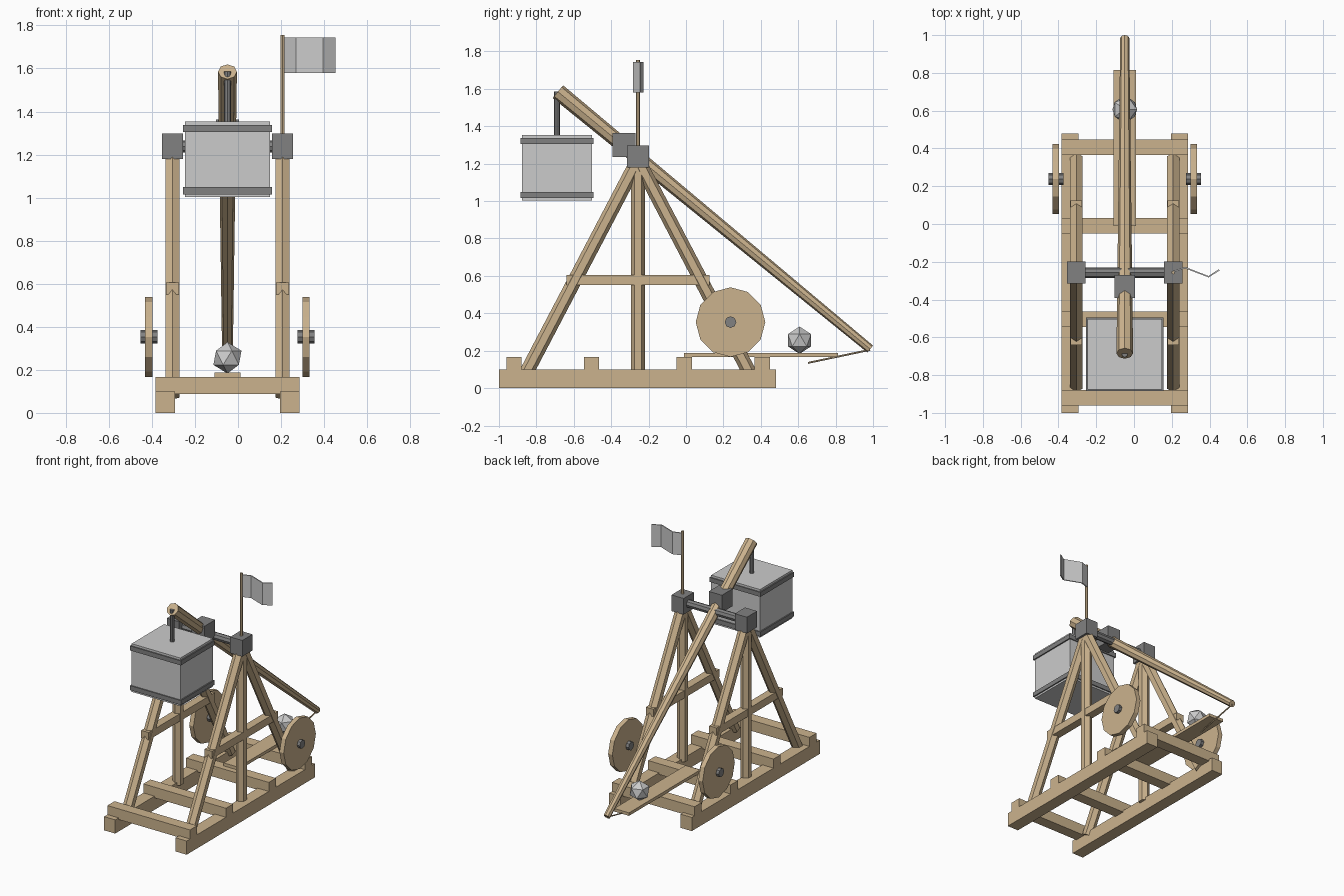
import bpy, bmesh
from math import atan2, pi
from mathutils import Matrix, Vector

if "Cube" in bpy.data.objects:
    bpy.data.objects.remove(bpy.data.objects["Cube"])

CX = -0.049          # centre plane of the machine
PY, PZ = -0.257, 1.238   # axle position


def material(name, rgb):
    m = bpy.data.materials.new(name)
    m.diffuse_color = (*rgb, 1)
    m.use_nodes = True
    m.node_tree.nodes["Principled BSDF"].inputs["Base Color"].default_value = m.diffuse_color
    return m


WOOD = material("wood", (0.60, 0.45, 0.27))
IRON = material("iron", (0.22, 0.22, 0.22))


def finish(name, bm, mat):
    me = bpy.data.meshes.new(name)
    bmesh.ops.recalc_face_normals(bm, faces=bm.faces)
    bm.to_mesh(me)
    bm.free()
    ob = bpy.data.objects.new(name, me)
    bpy.context.collection.objects.link(ob)
    if mat:
        me.materials.append(mat)
    return ob


def box(name, centre, size, mat=None):
    bm = bmesh.new()
    bmesh.ops.create_cube(bm, size=1, matrix=Matrix.Translation(centre) @ Matrix.Diagonal((*size, 1)))
    return finish(name, bm, mat)


def rod(name, a, b, r1, r2, sides, mat=None):
    """Tapered prism from a to b, lying along x or in the y-z plane."""
    a, b = Vector(a), Vector(b)
    d = b - a
    if abs(d.x) > 1e-6:
        rot = Matrix.Rotation(pi / 2, 4, 'Y')
    else:
        rot = Matrix.Rotation(atan2(-d.y, d.z), 4, 'X')
    bm = bmesh.new()
    bmesh.ops.create_cone(bm, cap_ends=True, segments=sides, radius1=r1, radius2=r2,
                          depth=d.length, matrix=Matrix.Translation((a + b) / 2) @ rot)
    return finish(name, bm, mat)


# base cross beams
for i, y in enumerate((-0.92, -0.505, -0.01, 0.407)):
    box(f"cross_beam_{i + 1}", (CX, y, 0.127), (0.668, 0.082, 0.078), WOOD)

# everything that repeats on both sides
for side, s in (("left", -1), ("right", 1)):
    box(f"{side}_base_rail", (CX + s * 0.289, -0.26, 0.05), (0.09, 1.48, 0.10), WOOD)

    # A-frame: post, two raking legs, tie and bearing block
    x = CX + s * 0.256
    rod(f"{side}_post", (x, PY, 0.08), (x, PY, 1.22), 0.037, 0.037, 6, WOOD)
    for end, e in (("front", -1), ("back", 1)):
        rod(f"{side}_{end}_leg", (x, PY + e * 0.598, 0.08), (x, PY, 1.22), 0.038, 0.038, 6, WOOD)
    box(f"{side}_tie_beam", (x, PY, 0.578), (0.06, 0.765, 0.055), WOOD)
    box(f"{side}_bearing_block", (x, PY, PZ), (0.098, 0.118, 0.118), IRON)

    # winding wheel and its hub
    w = CX + s * 0.348
    rod(f"{side}_wheel", (w, 0.238, 0.353), (w + s * 0.034, 0.238, 0.353), 0.186, 0.186, 12, WOOD)
    h = CX + s * 0.325
    rod(f"{side}_wheel_hub", (h, 0.238, 0.353), (h + s * 0.079, 0.238, 0.353), 0.031, 0.031, 8, IRON)

# axle, throwing arm and its collar
rod("axle", (CX - 0.25, PY, PZ), (CX + 0.25, PY, PZ), 0.028, 0.028, 8, IRON)
rod("throwing_arm", (CX, -0.685, 1.585), (CX, 0.985, 0.209), 0.044, 0.024, 8, WOOD)
box("arm_collar", (CX, -0.331, 1.30), (0.106, 0.124, 0.126), IRON)

# counterweight box with two iron bands and a hanger
WY = -0.69
rod("counterweight_hanger", (CX, WY, 1.34), (CX, WY, 1.585), 0.016, 0.016, 8, IRON)
box("counterweight", (CX, WY, 1.178), (0.394, 0.374, 0.352))
for name, z in (("upper", 1.322), ("lower", 1.032)):
    box(f"{name}_counterweight_band", (CX, WY, z), (0.412, 0.390, 0.033), IRON)

# trough, stone and sling
box("trough_plank", (CX, 0.402, 0.177), (0.12, 0.824, 0.022), WOOD)
bm = bmesh.new()
bmesh.ops.create_icosphere(bm, subdivisions=1, radius=0.073,
                           matrix=Matrix.Translation((CX, 0.607, 0.256)))
finish("stone_ball", bm, None)
rod("sling_rope", (CX, 0.985, 0.205), (CX, 0.652, 0.135), 0.005, 0.005, 6, WOOD)

# flag pole and wavy flag
FX = CX + 0.256
rod("flag_pole", (FX, PY, PZ), (FX, PY, 1.755), 0.010, 0.010, 6, WOOD)
wave = [(FX, -0.252), (0.27, -0.231), (0.395, -0.279), (0.451, -0.243)]
bm = bmesh.new()
cols = [[bm.verts.new((x, y, z)) for z in (1.58, 1.743)] for x, y in wave]
for a, b in zip(cols, cols[1:]):
    bm.faces.new((a[0], b[0], b[1], a[1]))
flag = finish("flag", bm, None)
solid = flag.modifiers.new("thickness", 'SOLIDIFY')
solid.thickness = 0.008
solid.offset = 0
